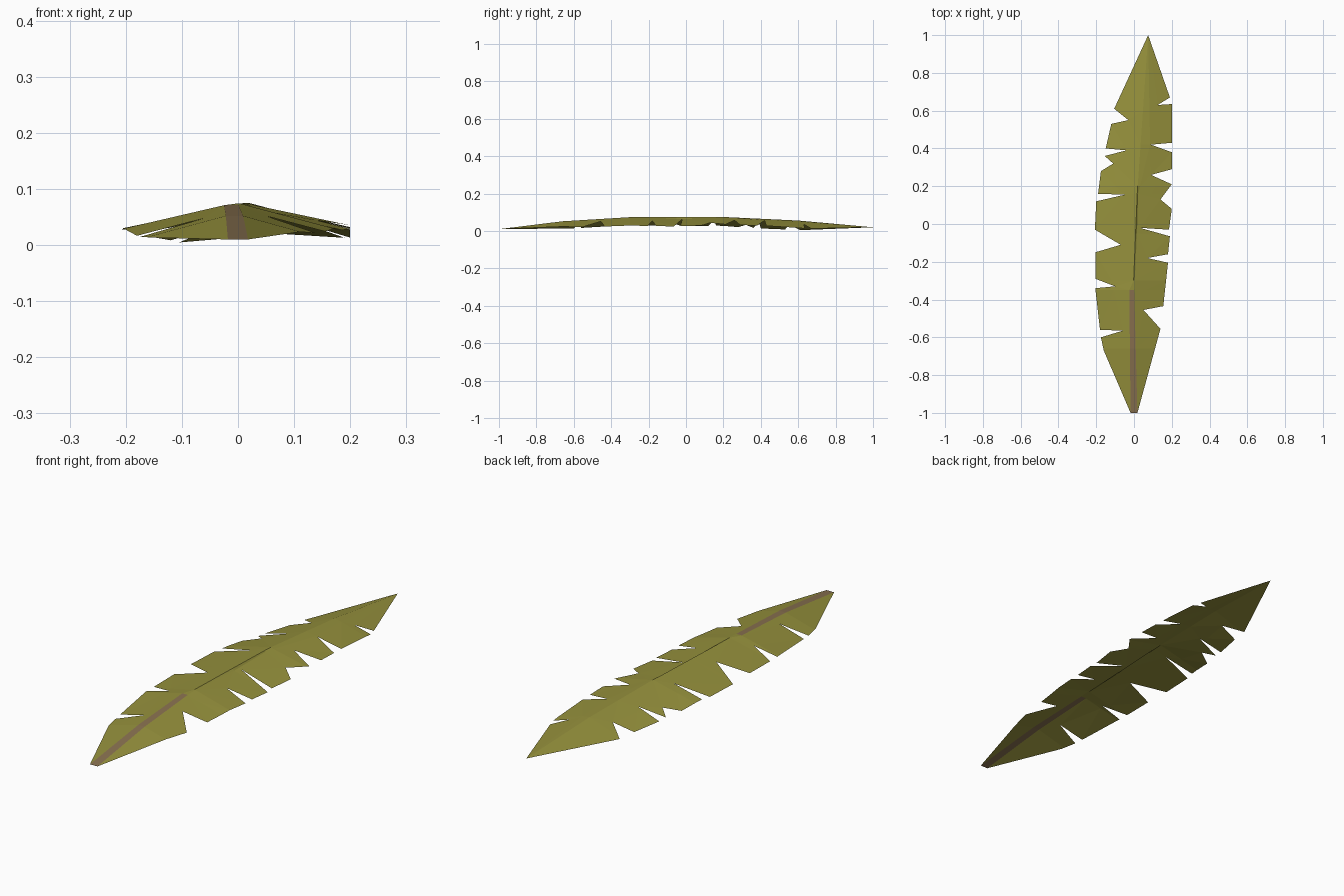
import bpy, bmesh
from mathutils import Vector

if "Cube" in bpy.data.objects:
    bpy.data.objects.remove(bpy.data.objects["Cube"])

def mat(name, rgb):
    m = bpy.data.materials.new(name)
    m.diffuse_color = (*rgb, 1)
    m.use_nodes = True
    m.node_tree.nodes["Principled BSDF"].inputs["Base Color"].default_value = m.diffuse_color
    return m

olive = mat("olive leaf", (0.30, 0.28, 0.045))
brown = mat("brown stem", (0.25, 0.165, 0.08))

def interp(table, y):
    for (a, u), (b, v) in zip(table, table[1:]):
        if y <= b:
            return u + (v - u) * max(0, y - a) / (b - a)
    return table[-1][1]

# Lengthwise profiles as (y, value)
HEIGHT = [(-1, .010), (-.66, .052), (-.3, .074), (.2, .075), (.6, .056), (1, .020)]
RIB_L = [(-1, -.018), (-.35, -.025), (-.3, -.002), (.16, .017), (1, .075)]
RIB_R = [(-1, .018), (-.35, .001), (-.3, .004), (-.05, .016), (.16, .022), (.42, .085), (1, .075)]
DROP = [(-1, 0), (-.3, 0), (-.05, .008), (.16, .004), (.42, .007), (1, 0)]
SLOPE_L = [(-1, .27), (-.6, .27), (-.2, .21), (.15, .22), (.6, .33), (1, .33)]
SLOPE_R = [(-1, .27), (-.55, .28), (-.2, .26), (.2, .21), (.65, .3), (1, .3)]
STATIONS = [-1, -.66, -.35, -.3, -.05, .16, .2, .42, .6, 1]

# Torn outer edges, from base to tip
EDGE_L = [(-.16, -.67), (-.175, -.6), (-.06, -.565), (-.18, -.56), (-.205, -.34),
          (-.10, -.33), (-.205, -.29), (-.205, -.15), (-.07, -.11), (-.207, -.03),
          (-.2, .12), (-.05, .155), (-.19, .16), (-.175, .28), (-.11, .32),
          (-.155, .36), (-.04, .39), (-.15, .4), (-.12, .53), (-.03, .55), (-.105, .61)]
EDGE_R = [(.14, -.555), (.05, -.455), (.155, -.435), (.18, -.205), (.07, -.18),
          (.18, -.16), (.19, -.065), (.03, -.02), (.185, -.03), (.2, .08),
          (.14, .13), (.2, .21), (.09, .26), (.2, .29), (.2, .38),
          (.09, .42), (.2, .43), (.2, .635), (.125, .63), (.19, .67)]

def rib_z(y, right):
    return interp(HEIGHT, y) - (interp(DROP, y) if right else 0)

def finish(name, bm, mats):
    me = bpy.data.meshes.new(name)
    bm.to_mesh(me)
    bm.free()
    for m in mats:
        me.materials.append(m)
    ob = bpy.data.objects.new(name, me)
    bpy.context.collection.objects.link(ob)
    return ob

def blade(name, edge, rib, slope, right):
    # flat torn outline, cut at the stations, then draped from the rib
    bm = bmesh.new()
    pts = [(interp(rib, y), y) for y in reversed(STATIONS)] + edge
    f = bm.faces.new([bm.verts.new((x, y, 0)) for x, y in pts])
    f.normal_update()
    if f.normal.z < 0:
        f.normal_flip()
    bmesh.ops.triangulate(bm, faces=bm.faces[:])
    for y in STATIONS[1:-1]:
        bmesh.ops.bisect_plane(bm, geom=bm.verts[:] + bm.edges[:] + bm.faces[:],
                               dist=1e-5, plane_co=(0, y, 0), plane_no=(0, 1, 0))
    bmesh.ops.triangulate(bm, faces=bm.faces[:])
    for v in bm.verts:
        x, y, _ = v.co
        v.co.z = max(0, rib_z(y, right) - interp(slope, y) * abs(x - interp(rib, y)))
    return finish(name, bm, [olive])

blade("left_blade", EDGE_L, RIB_L, SLOPE_L, False)
blade("right_blade", EDGE_R, RIB_R, SLOPE_R, True)

# Midrib strip: brown stalk near the base, leaf coloured beyond
bm = bmesh.new()
rows = [[bm.verts.new((interp(r, y), y, rib_z(y, s))) for r, s in ((RIB_L, False), (RIB_R, True))]
        for y in STATIONS]
for a, b, y in zip(rows, rows[1:], STATIONS):
    f = bm.faces.new((a[0], a[1], b[1], b[0]))
    f.material_index = 1 if y < -.35 else 0
bmesh.ops.remove_doubles(bm, verts=bm.verts[:], dist=1e-5)
finish("midrib", bm, [olive, brown])
